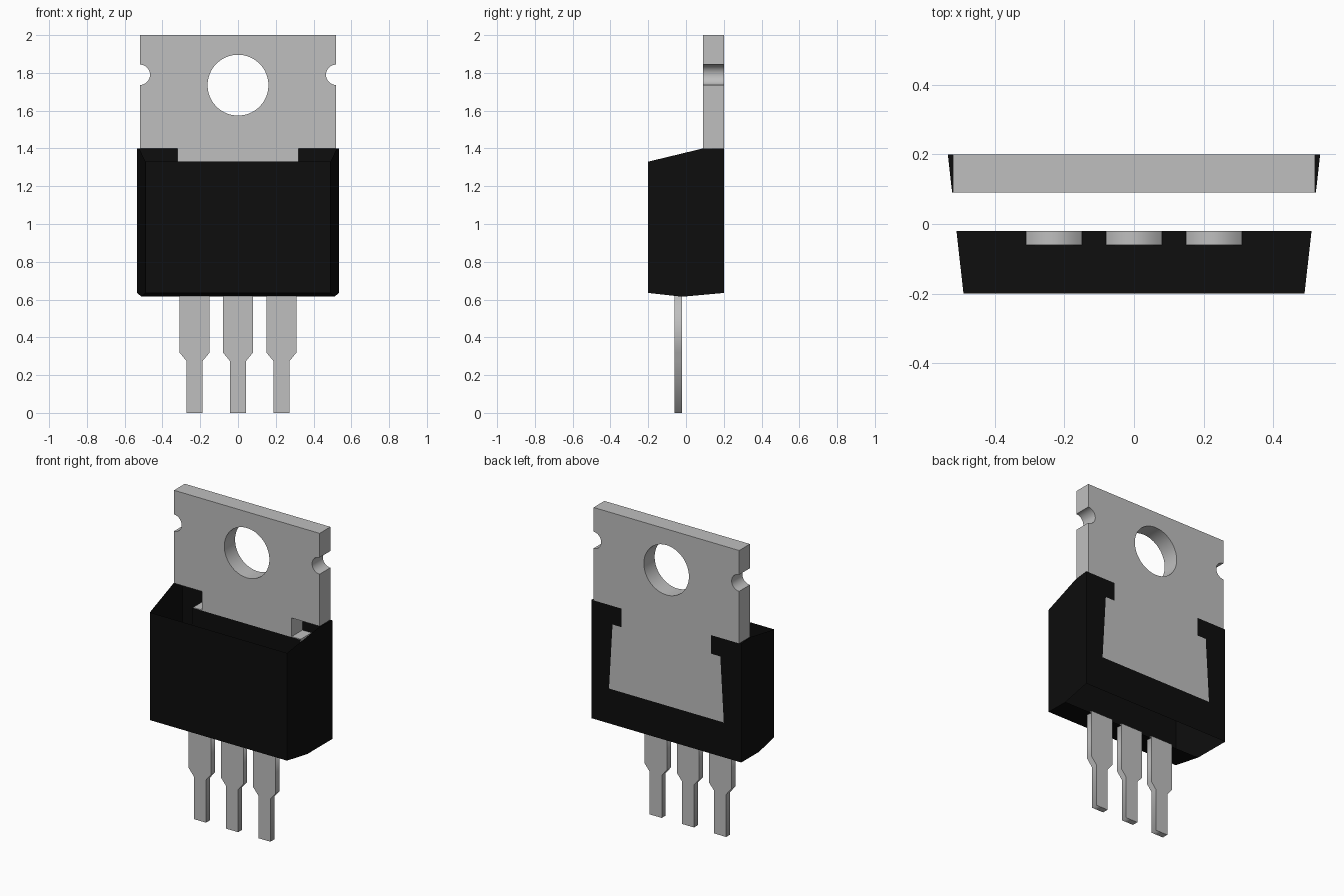
import bpy, bmesh, math

cube = bpy.data.objects.get("Cube")
if cube:
    bpy.data.objects.remove(cube, do_unlink=True)


def material(name, rgb, rough):
    m = bpy.data.materials.new(name)
    m.use_nodes = True
    m.diffuse_color = (*rgb, 1)
    bsdf = m.node_tree.nodes["Principled BSDF"]
    bsdf.inputs["Base Color"].default_value = (*rgb, 1)
    bsdf.inputs["Roughness"].default_value = rough
    return m


METAL = material("silver_metal", (0.52, 0.52, 0.52), 0.5)
BLACK = material("black_plastic", (0.004, 0.004, 0.004), 0.6)


def add(name, mesh, mat):
    mesh.materials.clear()
    mesh.materials.append(mat)
    ob = bpy.data.objects.new(name, mesh)
    bpy.context.collection.objects.link(ob)
    return ob


def slab(name, loops, y0, y1, mat):
    """Extrude flat x-z outlines (inner loops become holes) from y0 to y1."""
    cu = bpy.data.curves.new(name + "_outline", 'CURVE')
    cu.dimensions = '2D'
    cu.fill_mode = 'BOTH'
    cu.extrude = (y1 - y0) / 2
    for loop in loops:
        sp = cu.splines.new('POLY')
        sp.points.add(len(loop) - 1)
        for p, (x, z) in zip(sp.points, loop):
            p.co = (x, z, 0, 1)
        sp.use_cyclic_u = True
    tmp = bpy.data.objects.new(name + "_tmp", cu)
    bpy.context.collection.objects.link(tmp)
    bpy.context.view_layer.update()
    mesh = bpy.data.meshes.new_from_object(
        tmp.evaluated_get(bpy.context.evaluated_depsgraph_get()))
    bpy.data.objects.remove(tmp, do_unlink=True)
    bm = bmesh.new()
    bm.from_mesh(mesh)
    # stand the outline upright
    for v in bm.verts:
        x, z, d = v.co
        v.co = (x, (y0 + y1) / 2 - d, z)
    bmesh.ops.remove_doubles(bm, verts=bm.verts, dist=1e-5)
    bmesh.ops.recalc_face_normals(bm, faces=bm.faces)
    bm.to_mesh(mesh)
    bm.free()
    mesh.name = name
    return add(name, mesh, mat)


def smooth(ob):
    bpy.ops.object.select_all(action='DESELECT')
    ob.select_set(True)
    bpy.context.view_layer.objects.active = ob
    bpy.ops.object.shade_smooth_by_angle(angle=math.radians(30))


def arc(cx, cz, r, a0, a1, n):
    return [(cx + r * math.cos(math.radians(a0 + (a1 - a0) * i / n)),
             cz + r * math.sin(math.radians(a0 + (a1 - a0) * i / n)))
            for i in range(n + 1)]


def mirrored(half):
    return half + [(-x, z) for x, z in reversed(half)]


# Metal tab: mounting hole, edge notches, narrow neck and embedded plate
pocket = [(0.32, 1.4), (0.32, 1.28), (0.385, 1.28), (0.41, 0.86)]
half = ([(0.52, 2.0)] + arc(0.52, 1.79, 0.054, 90, 270, 16)
        + [(0.52, 1.4)] + pocket)
hole = arc(0, 1.735, 0.161, 0, 360, 64)[:-1]
smooth(slab("mounting_tab", [mirrored(half), hole], 0.09, 0.2, METAL))

# Three stepped leads
lead = [(0.08, 0.63), (0.08, 0.32), (0.043, 0.275), (0.043, 0.0)]
for label, cx in (("right", -0.23), ("middle", 0), ("left", 0.23)):
    slab(label + "_lead", [[(cx + x, z) for x, z in mirrored(lead)]],
         -0.06, -0.02, METAL)


# Moulded body: a tapered shell, open above and behind the leads
def bx(y):
    return 0.49 + 0.045 * (y + 0.2) / 0.4


bm = bmesh.new()


def face(points):
    bm.faces.new([bm.verts.new(p) for p in points])


def strip(a, b):
    """Panel spanning the body's full width between two (y, z) points."""
    face([(-bx(a[0]), *a), (bx(a[0]), *a), (bx(b[0]), *b), (-bx(b[0]), *b)])


side = [(-0.2, 0.635), (-0.02, 0.615), (0.2, 0.635),
        (0.2, 1.4), (0.09, 1.4), (-0.2, 1.33)]
for s in (1, -1):
    # side wall, then the ledge beside the neck
    face([(s * bx(y), y, z) for y, z in side[::s]])
    face([(s * x, y, 1.4) for x, y in
          [(0.32, 0.09), (bx(0.09), 0.09), (bx(0.2), 0.2), (0.32, 0.2)][::s]])
strip(side[0], side[5][:1] + (1.33,))      # front wall
strip(side[1], side[0])                    # underside in front of the leads

# Back frame around the plate: two arms and a lower band
for s in (1, -1):
    face([(s * x, 0.2, z) for x, z in
          [(0.535, 0.86), (0.535, 1.28), (0.385, 1.28), (0.41, 0.86)][::-s]])
    face([(s * x, 0.2, z) for x, z in
          [(0.535, 1.28), (0.535, 1.4), (0.32, 1.4), (0.32, 1.28)][::-s]])
face([(0.535, 0.2, 0.635), (-0.535, 0.2, 0.635),
      (-0.535, 0.2, 0.86), (0.535, 0.2, 0.86)])

# Inner wall lying against the plate
face([(x, 0.087, z) for x, z in
      [(-0.41, 0.86), (0.41, 0.86), (0.385, 1.278), (-0.385, 1.278)]])
bmesh.ops.remove_doubles(bm, verts=bm.verts, dist=1e-5)
mesh = bpy.data.meshes.new("body")
bm.to_mesh(mesh)
bm.free()
add("body", mesh, BLACK)
